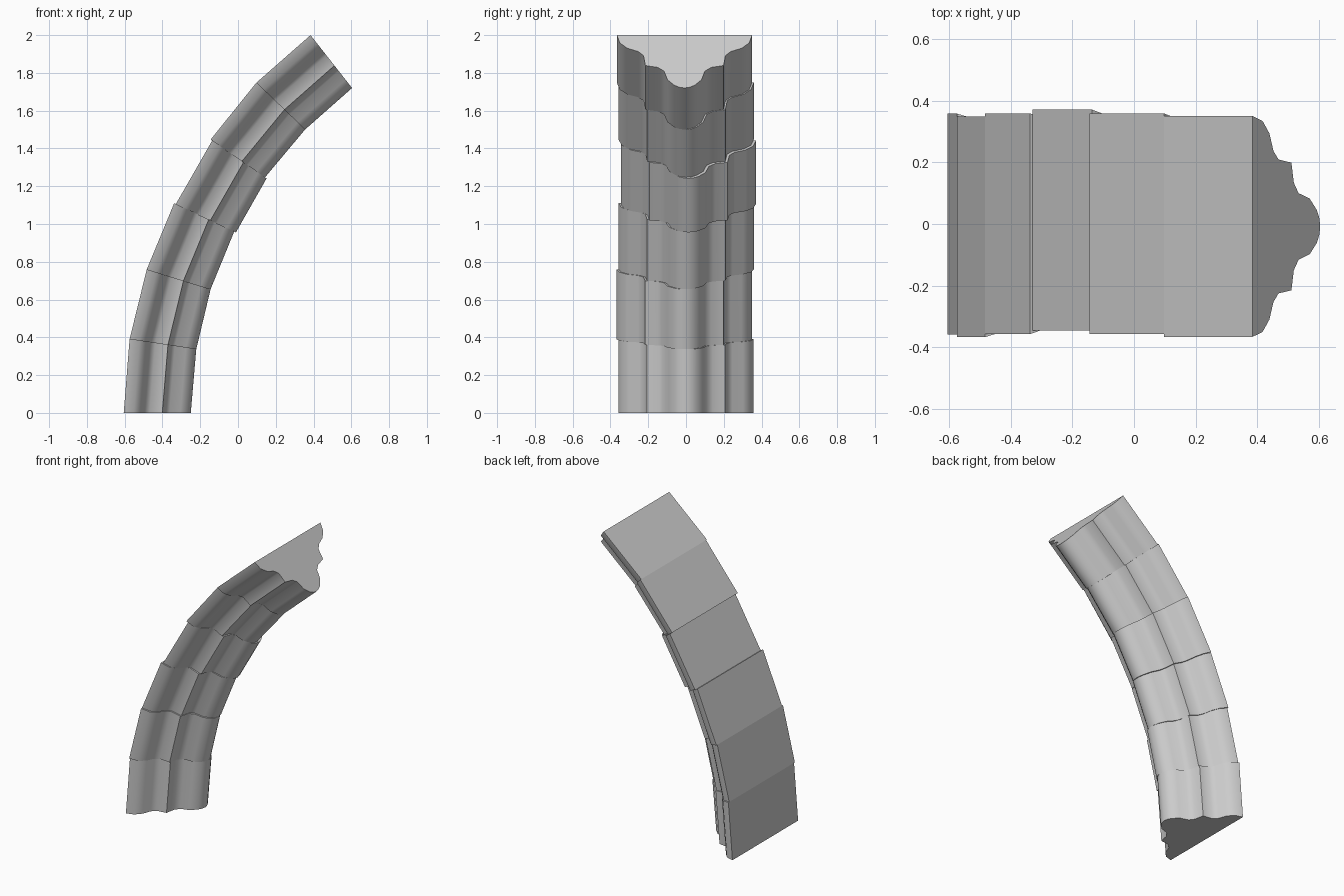
import bpy, bmesh
from mathutils import Vector

if "Cube" in bpy.data.objects:
    bpy.data.objects.remove(bpy.data.objects["Cube"])

# Joint lines of the arch rib in the xz plane: outer and inner ends
OUTER = [(-.605, 0), (-.574, .39), (-.483, .76), (-.338, 1.11),
         (-.145, 1.447), (.097, 1.748), (.384, 2.0)]
INNER = [(-.25, 0), (-.221, .337), (-.145, .655), (-.02, .96),
         (.143, 1.247), (.355, 1.5), (.604, 1.72)]

# Half of the moulded section: half width, fraction of depth
HALF = [(.358, 0), (.342, .15), (.302, .25), (.245, .31), (.217, .385),
        (.207, .575), (.142, .61), (.108, .68), (.09, .845), (.053, .95), (.028, .985)]
SECTION = HALF + [(0, 1)] + [(-y, d) for y, d in reversed(HALF)]

# Slight sideways and inward offsets of each stone
SHIFT = [(0, 0), (-.009, 0), (.001, 0), (.013, .01), (.001, 0), (-.008, 0)]


def voussoir(i, dy, push):
    bm = bmesh.new()
    rings = []
    for j in (i, i + 1):
        a = Vector((OUTER[j][0], 0, OUTER[j][1]))
        b = Vector((INNER[j][0], 0, INNER[j][1]))
        off = (b - a).normalized() * push + Vector((0, dy, 0))
        rings.append([bm.verts.new(a.lerp(b, d) + Vector((0, y, 0)) + off)
                      for y, d in SECTION])
    lo, hi = rings
    n = len(SECTION)
    for k in range(n):
        m = (k + 1) % n
        bm.faces.new((lo[k], lo[m], hi[m], hi[k]))
    bm.faces.new(lo)
    bm.faces.new(hi)
    bmesh.ops.recalc_face_normals(bm, faces=bm.faces[:])
    mesh = bpy.data.meshes.new("arch_stone_%d" % (i + 1))
    bm.to_mesh(mesh)
    bm.free()
    ob = bpy.data.objects.new(mesh.name, mesh)
    bpy.context.collection.objects.link(ob)
    return ob


# Six stones stacked along the curve
stones = [voussoir(i, dy, p) for i, (dy, p) in enumerate(SHIFT)]

# Smooth mouldings with sharp arrises
for ob in stones:
    ob.select_set(True)
bpy.context.view_layer.objects.active = stones[0]
bpy.ops.object.shade_smooth_by_angle(angle=1.05)
